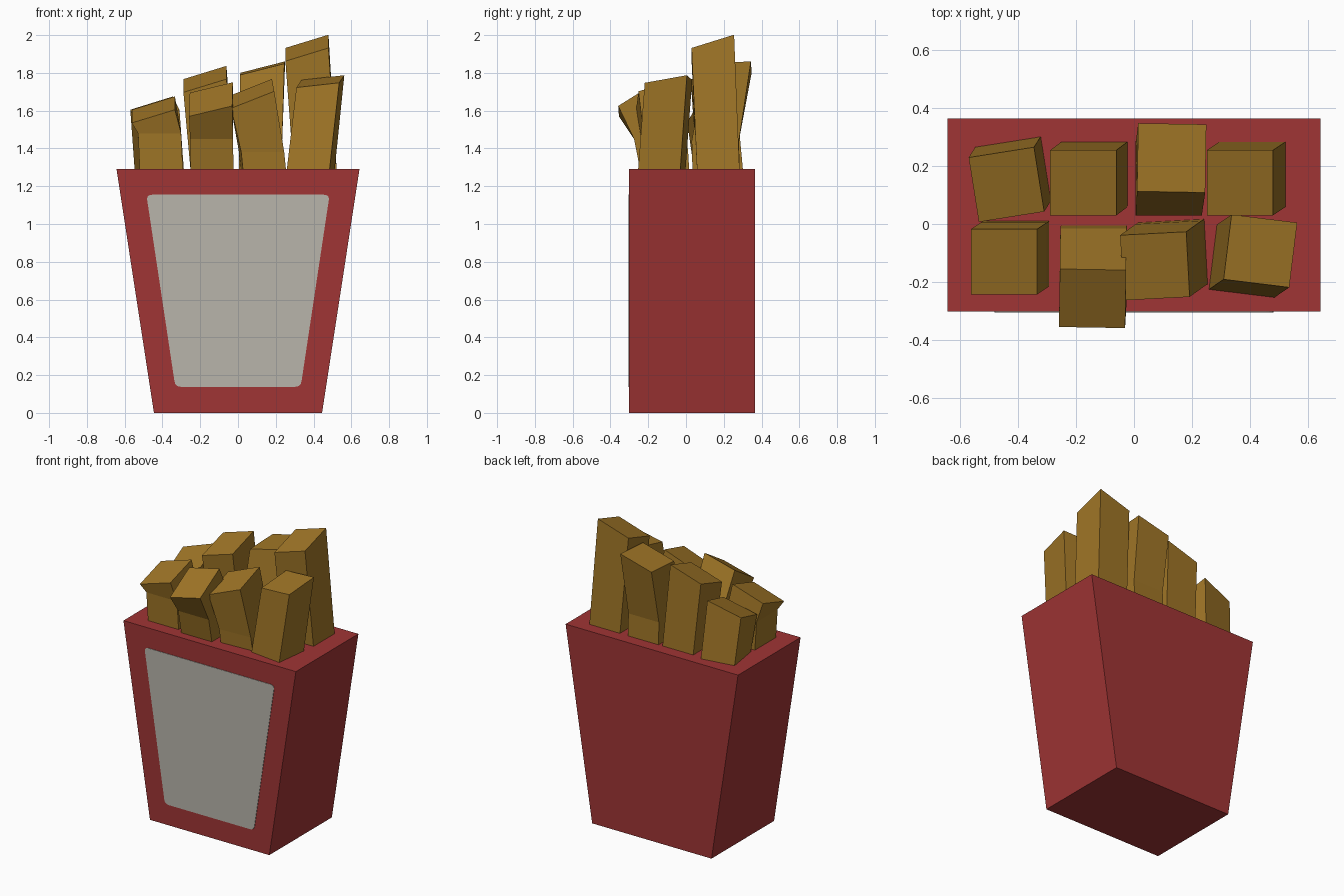
import bpy, bmesh, math
from mathutils import Vector

if "Cube" in bpy.data.objects:
    bpy.data.objects.remove(bpy.data.objects["Cube"])


def material(name, rgb):
    m = bpy.data.materials.new(name)
    m.diffuse_color = (*rgb, 1)
    m.use_nodes = True
    m.node_tree.nodes["Principled BSDF"].inputs["Base Color"].default_value = m.diffuse_color
    return m


RED = material("carton red", (0.35, 0.035, 0.035))
GREY = material("label grey", (0.48, 0.46, 0.41))
GOLD = material("fry gold", (0.35, 0.18, 0.02))


def make(name, bm, mat):
    bmesh.ops.recalc_face_normals(bm, faces=bm.faces)
    me = bpy.data.meshes.new(name)
    bm.to_mesh(me)
    bm.free()
    me.materials.append(mat)
    ob = bpy.data.objects.new(name, me)
    bpy.context.collection.objects.link(ob)
    return ob


def loft(name, rings, mat):
    """Closed skin through rings of equal point count."""
    bm = bmesh.new()
    loops = [[bm.verts.new(p) for p in ring] for ring in rings]
    for a, b in zip(loops, loops[1:]):
        n = len(a)
        for i in range(n):
            bm.faces.new((a[i], a[(i + 1) % n], b[(i + 1) % n], b[i]))
    bm.faces.new(loops[0][::-1])
    bm.faces.new(loops[-1])
    return make(name, bm, mat)


# Tapered carton
TOP = 1.29
FRONT, BACK = -0.302, 0.364


def rect(half, z):
    return [(-half, FRONT, z), (half, FRONT, z), (half, BACK, z), (-half, BACK, z)]


loft("carton", [rect(0.445, 0), rect(0.643, TOP)], RED)

# Front label: trapezoid with rounded corners
corners = [Vector(c) for c in ((-0.332, 0.138), (0.332, 0.138), (0.485, 1.155), (-0.485, 1.155))]
outline = []
for i, c in enumerate(corners):
    p = c + (corners[i - 1] - c).normalized() * 0.03
    q = c + (corners[(i + 1) % 4] - c).normalized() * 0.03
    for k in range(5):
        t = k / 4
        outline.append(p * (1 - t) ** 2 + c * 2 * t * (1 - t) + q * t * t)
loft("front_label", [[(p.x, y, p.y) for p in outline] for y in (FRONT + 0.002, FRONT - 0.003)], GREY)


# Fries: four-sided sticks with slanted tops, some bent
def ring(x, y, z, yaw=0, rise_x=0, rise_y=0, depth=0.225, width=0.228):
    c, s = math.cos(math.radians(yaw)), math.sin(math.radians(yaw))
    pts = []
    for u, v in ((-1, -1), (1, -1), (1, 1), (-1, 1)):
        a, b = u * width / 2, v * depth / 2
        pts.append((x + a * c - b * s, y + a * s + b * c,
                    z + u * rise_x / 2 + v * rise_y / 2))
    return pts


Z0 = 1.26
fries = {
    "back_fry_1": [ring(-0.415, 0.175, Z0, 9), ring(-0.44, 0.136, 1.605, 9, 0.07, 0.07)],
    "back_fry_2": [ring(-0.135, 0.172, Z0), ring(-0.175, 0.142, 1.767, 0, 0.07, 0.07)],
    "back_fry_3": [ring(0.12, 0.16, Z0, 0, depth=0.25), ring(0.12, 0.155, 1.44, depth=0.25),
                   ring(0.13, 0.228, 1.825, -1, 0.06, 0.012, depth=0.235, width=0.235)],
    "back_fry_4": [ring(0.41, 0.172, Z0), ring(0.365, 0.142, 1.932, 0, 0.07, 0.07)],
    "front_fry_1": [ring(-0.405, -0.102, Z0), ring(-0.415, -0.108, 1.48),
                    ring(-0.448, -0.13, 1.605, 0, 0.07, 0.07)],
    "front_fry_2": [ring(-0.138, -0.12, Z0, depth=0.235), ring(-0.14, -0.145, 1.45, depth=0.26),
                    ring(-0.143, -0.257, 1.66, -1, 0.055, 0.125, depth=0.2)],
    "front_fry_3": [ring(0.137, -0.1, Z0, 3), ring(0.125, -0.107, 1.38, 3),
                    ring(0.072, -0.145, 1.69, 3, 0.09, 0.065)],
    "front_fry_4": [ring(0.382, -0.13, Z0, -7), ring(0.436, -0.093, 1.755, -7, 0.025, 0.04)],
}
for name, rings in fries.items():
    loft(name, rings, GOLD)
